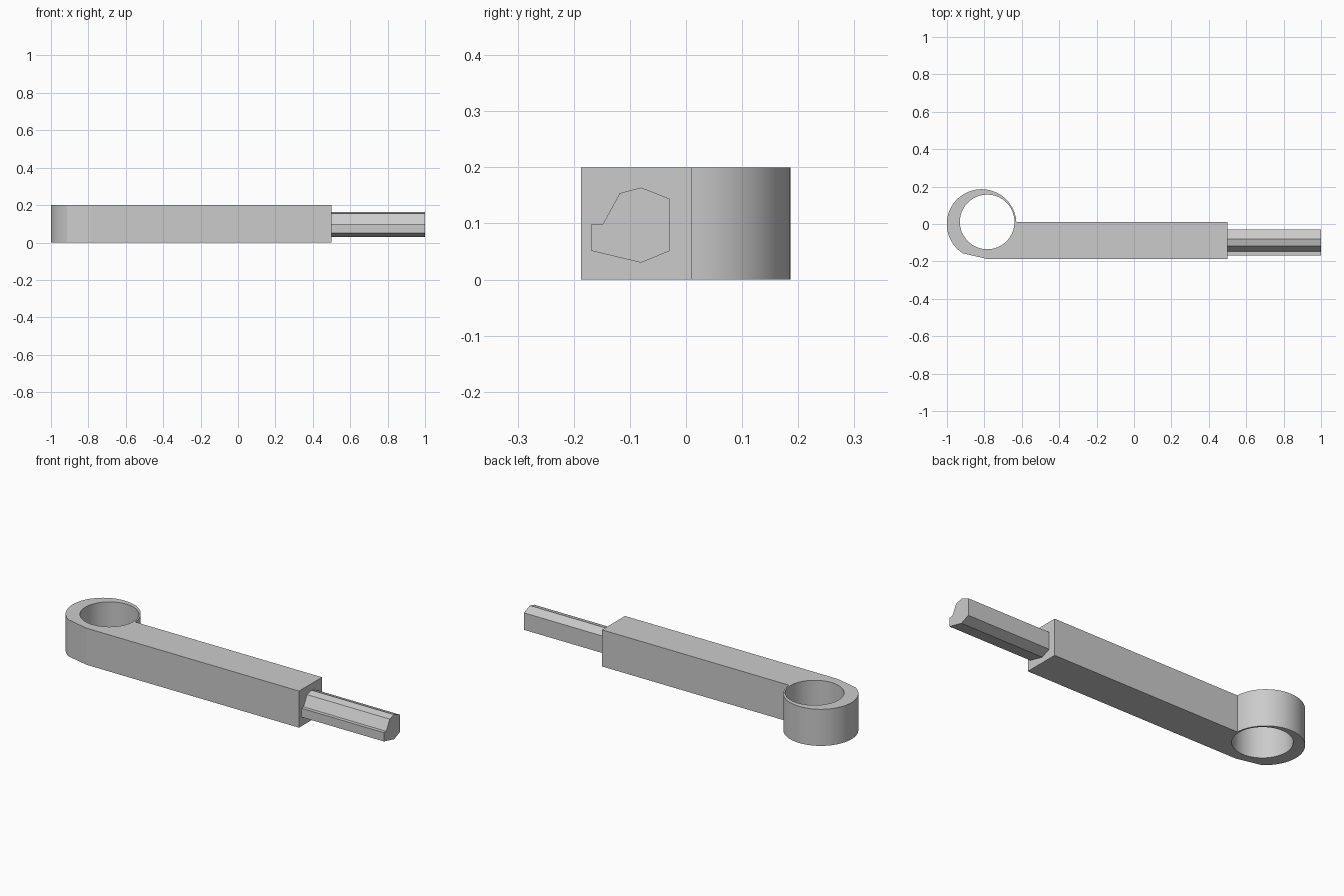
import bpy, bmesh
from math import atan2, cos, sin, pi, radians
from mathutils import Matrix

if "Cube" in bpy.data.objects:
    bpy.data.objects.remove(bpy.data.objects["Cube"], do_unlink=True)

gray = bpy.data.materials.new("plain_gray")
gray.use_nodes = True
gray.diffuse_color = (0.6, 0.6, 0.6, 1)
gray.node_tree.nodes["Principled BSDF"].inputs["Base Color"].default_value = (0.6, 0.6, 0.6, 1)


def arc(cx, cy, r, start, end, steps):
    angles = [start + (end - start) * i / steps for i in range(steps + 1)]
    return [(cx + r * cos(a), cy + r * sin(a)) for a in angles]


def extruded(name, outlines, thickness, matrix):
    """Extrude closed outlines (later ones are holes) centred on their plane."""
    curve = bpy.data.curves.new(name, "CURVE")
    curve.dimensions = "2D"
    curve.fill_mode = "BOTH"
    curve.extrude = thickness / 2
    for points in outlines:
        spline = curve.splines.new("POLY")
        spline.points.add(len(points) - 1)
        for p, (u, v) in zip(spline.points, points):
            p.co = (u, v, 0, 1)
        spline.use_cyclic_u = True
    obj = bpy.data.objects.new(name, curve)
    bpy.context.collection.objects.link(obj)
    bpy.ops.object.select_all(action="DESELECT")
    obj.select_set(True)
    bpy.context.view_layer.objects.active = obj
    bpy.ops.object.convert(target="MESH")
    obj = bpy.context.object

    # Weld the caps to the walls and place the solid
    bm = bmesh.new()
    bm.from_mesh(obj.data)
    bmesh.ops.remove_doubles(bm, verts=bm.verts, dist=0.0001)
    bm.transform(matrix)
    bmesh.ops.recalc_face_normals(bm, faces=bm.faces)
    bm.to_mesh(obj.data)
    bm.free()
    obj.data.materials.clear()
    obj.data.materials.append(gray)
    bpy.ops.object.shade_smooth_by_angle(angle=radians(10))
    return obj


# Arm with rounded eye end and an off-centre hole
HEIGHT, FRONT, BACK = 0.2, -0.187, 0.011
EYE_X, EYE_R = -0.815, 0.186
start = atan2(BACK, EYE_R)
end = atan2(-0.156, -0.1) + 2 * pi
outline = arc(EYE_X, 0, EYE_R, start, end, 48)
outline += [(-0.785, FRONT), (0.5, FRONT), (0.5, BACK)]
hole = arc(-0.785, BACK, 0.146, 0, 2 * pi, 64)[:-1]
extruded("arm_with_eye", [outline, hole], HEIGHT, Matrix.Translation((0, 0, HEIGHT / 2)))

# Faceted rod at the far end; its section lies in the y-z plane
section = [(-0.08, 0.164), (-0.118, 0.154), (-0.148, 0.099), (-0.168, 0.099),
           (-0.168, 0.051), (-0.08, 0.03), (-0.029, 0.051), (-0.029, 0.144)]
to_side = Matrix(((0, 0, 1, 0.75), (1, 0, 0, 0), (0, 1, 0, 0), (0, 0, 0, 1)))
extruded("end_rod", [section], 0.5, to_side)
